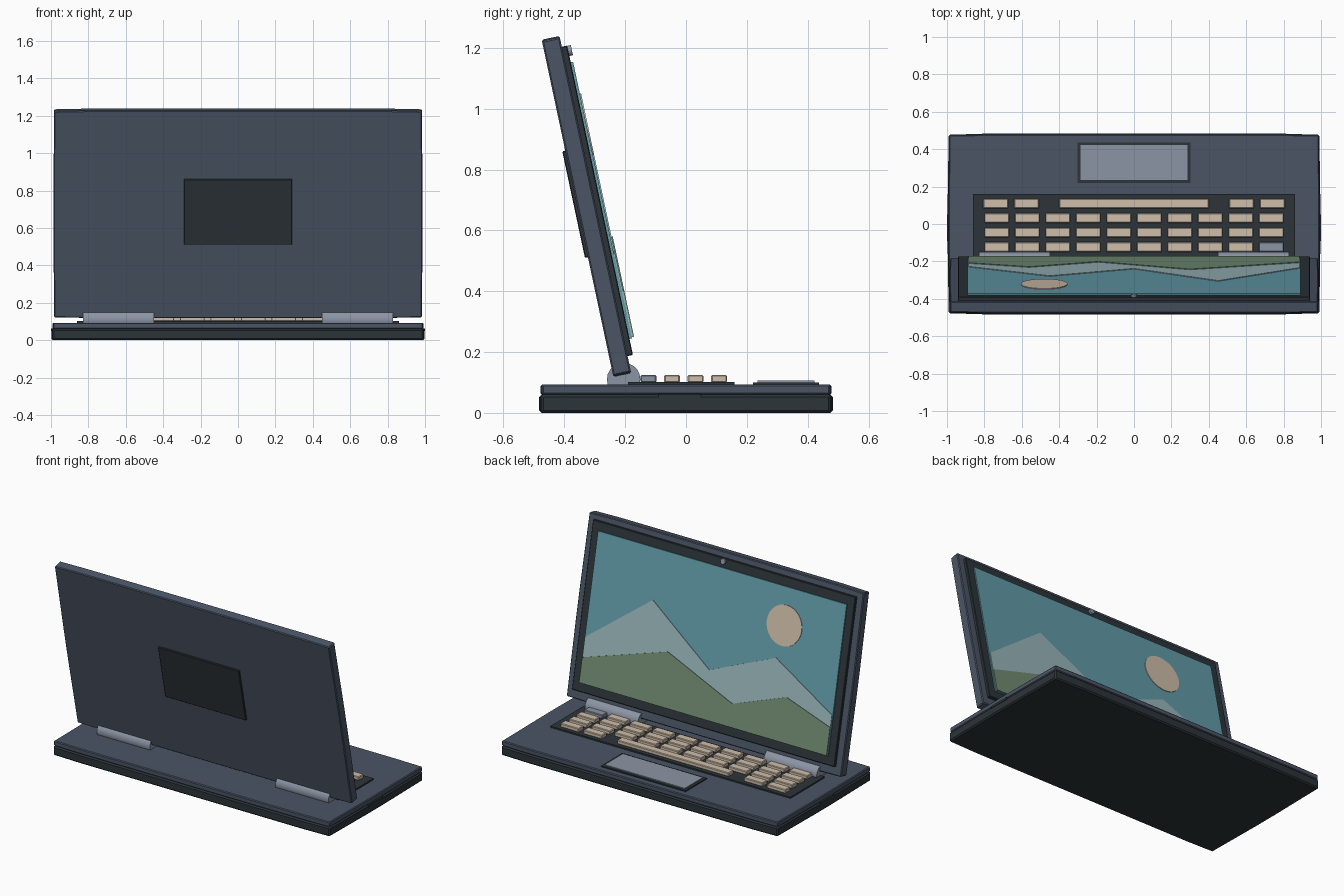
import bpy, bmesh
from math import sin, cos, pi, radians
from mathutils import Matrix, Vector

default_cube = bpy.data.objects.get("Cube")
if default_cube:
    bpy.data.objects.remove(default_cube, do_unlink=True)


def make_material(name, hex_colour):
    channels = [int(hex_colour[i:i + 2], 16) / 255 for i in (0, 2, 4)]
    linear = [c / 12.92 if c < 0.04 else ((c + 0.055) / 1.055) ** 2.4 for c in channels]
    material = bpy.data.materials.new(name)
    material.use_nodes = True
    material.diffuse_color = (*linear, 1)
    shader = next(n for n in material.node_tree.nodes if n.type == 'BSDF_PRINCIPLED')
    shader.inputs["Base Color"].default_value = (*linear, 1)
    shader.inputs["Roughness"].default_value = 0.6
    return material


slate = make_material("slate_shell", "4b5566")
charcoal = make_material("charcoal_trim", "2c3439")
silver = make_material("silver_blue", "8c95a5")
cream = make_material("cream_keys", "d0bfab")
teal = make_material("teal_sky", "639dab")
mist = make_material("misty_mountain", "9ab7bb")
green = make_material("green_hill", "738d74")


def prism(name, outline, low, high, material, frame=Matrix(), bevel=0.0):
    """Extrude a flat outline between two heights, then place it in a frame."""
    bm = bmesh.new()
    face = bm.faces.new([bm.verts.new((x, y, low)) for x, y in outline])
    extruded = bmesh.ops.extrude_face_region(bm, geom=[face])["geom"]
    top = [v for v in extruded if isinstance(v, bmesh.types.BMVert)]
    bmesh.ops.translate(bm, verts=top, vec=(0, 0, high - low))
    bmesh.ops.recalc_face_normals(bm, faces=bm.faces)
    mesh = bpy.data.meshes.new(name)
    bm.to_mesh(mesh)
    bm.free()
    mesh.materials.append(material)
    part = bpy.data.objects.new(name, mesh)
    part.matrix_world = frame
    bpy.context.collection.objects.link(part)
    if bevel:
        modifier = part.modifiers.new("soft_edge", 'BEVEL')
        modifier.width = bevel
        modifier.segments = 1
        modifier.limit_method = 'ANGLE'
    return part


def rectangle(left, right, bottom, top):
    return [(left, bottom), (right, bottom), (right, top), (left, top)]


def centred(x, y, width, depth):
    return rectangle(x - width / 2, x + width / 2, y - depth / 2, y + depth / 2)


def crowned(half_x, half_y, swell, middle=0.0):
    """Rectangle whose sides swell very slightly outwards."""
    quarter = [(half_x, half_y * 0.17), (half_x - swell, half_y - swell), (half_x * 0.8, half_y)]
    points = quarter + [(-x, y) for x, y in reversed(quarter)]
    points += [(-x, -y) for x, y in points]
    return [(x, y + middle) for x, y in points]


def disc(x, y, radius, sides):
    return [(x + radius * cos(2 * pi * i / sides), y + radius * sin(2 * pi * i / sides))
            for i in range(sides)]


# Base: dark lower tray and slate deck
prism("base_tray", crowned(0.997, 0.483, 0.006), 0, 0.06, charcoal, bevel=0.008)
prism("base_deck", crowned(0.992, 0.478, 0.004), 0.06, 0.093, slate, bevel=0.005)
for side, word in ((1, "left"), (-1, "right")):
    prism(word + "_port", centred(side * 0.99, -0.02, 0.02, 0.14), 0.048, 0.062, charcoal)

# Keyboard: recessed-looking bed with four rows of keys
prism("keyboard_bed", rectangle(-0.86, 0.86, -0.19, 0.16), 0.09, 0.102, charcoal)
pitch = 0.163
row_step = 0.0775


def key(name, x, y, width, material=cream):
    prism(name, centred(x, y, width, 0.052), 0.1, 0.125, material, bevel=0.004)


for row in range(1, 4):
    for column in range(10):
        corner_key = row == 3 and column == 9
        key(f"key_{row}_{column}", (column - 4.5) * pitch, 0.109 - row * row_step,
            0.133, silver if corner_key else cream)
for side in (1, -1):
    for x in (0.575, 0.74):
        key("front_row_key", side * x, 0.109, 0.133)
key("space_bar", 0, 0.109, 0.8)

# Touchpad
prism("touchpad_frame", rectangle(-0.303, 0.303, 0.22, 0.437), 0.09, 0.1, charcoal)
prism("touchpad", rectangle(-0.287, 0.287, 0.235, 0.422), 0.098, 0.106, silver)

# Hinge barrels lying along x
barrel_frame = Matrix(((0, 0, 1, 0), (1, 0, 0, -0.205), (0, 1, 0, 0.11), (0, 0, 0, 1)))
for start, word in ((0.45, "left"), (-0.83, "right")):
    barrel = prism(word + "_hinge", disc(0, 0, 0.055, 20), start, start + 0.38, silver, barrel_frame)
    bpy.ops.object.select_all(action='DESELECT')
    barrel.select_set(True)
    bpy.context.view_layer.objects.active = barrel
    bpy.ops.object.shade_smooth_by_angle(angle=radians(35))

# Lid frame: local x runs right for the viewer, y up the lid, z out of the screen
tilt = radians(12)
lid = Matrix.Identity(4)
lid.col[0] = (-1, 0, 0, 0)
lid.col[1] = (0, -sin(tilt), cos(tilt), 0)
lid.col[2] = (0, cos(tilt), sin(tilt), 0)
lid.col[3] = (0, -0.18, 0.13, 1)
prism("lid_shell", crowned(0.987, 0.567, 0.004, 0.567), -0.06, 0, slate, lid, 0.005)
prism("lid_badge_panel", centred(0, 0.582, 0.58, 0.358), -0.07, -0.055, charcoal, lid, 0.003)
prism("screen_bezel", rectangle(-0.94, 0.94, 0.058, 1.098), -0.005, 0.018, charcoal, lid, 0.003)

# Screen picture: stacked thin plates
bottom, height, half = 0.112, 0.93, 0.89
prism("screen_sky", rectangle(-half, half, bottom, bottom + height), 0.016, 0.026, teal, lid)


def landscape(name, ridge, front, material):
    edge = half - 0.004
    floor = bottom + 0.004
    points = [(max(-edge, min(edge, x)), bottom + height * h) for x, h in ridge]
    prism(name, [(edge, floor), (-edge, floor)] + points, 0.02, front, material, lid)


landscape("screen_mountains",
          [(-1, 0.305), (-0.45, 0.665), (0, 0.327), (0.45, 0.53), (1, 0.27)], 0.03, mist)
landscape("screen_hills",
          [(-1, 0.17), (-0.3, 0.366), (0.19, 0.157), (0.56, 0.3), (1, 0.19)], 0.034, green)
prism("screen_sun", disc(0.48, bottom + height * 0.75, 0.125, 32), 0.02, 0.03, cream, lid)

# Camera lens above the screen
prism("camera_lens", disc(0, 1.08, 0.017, 16), 0.01, 0.03, silver, lid)
